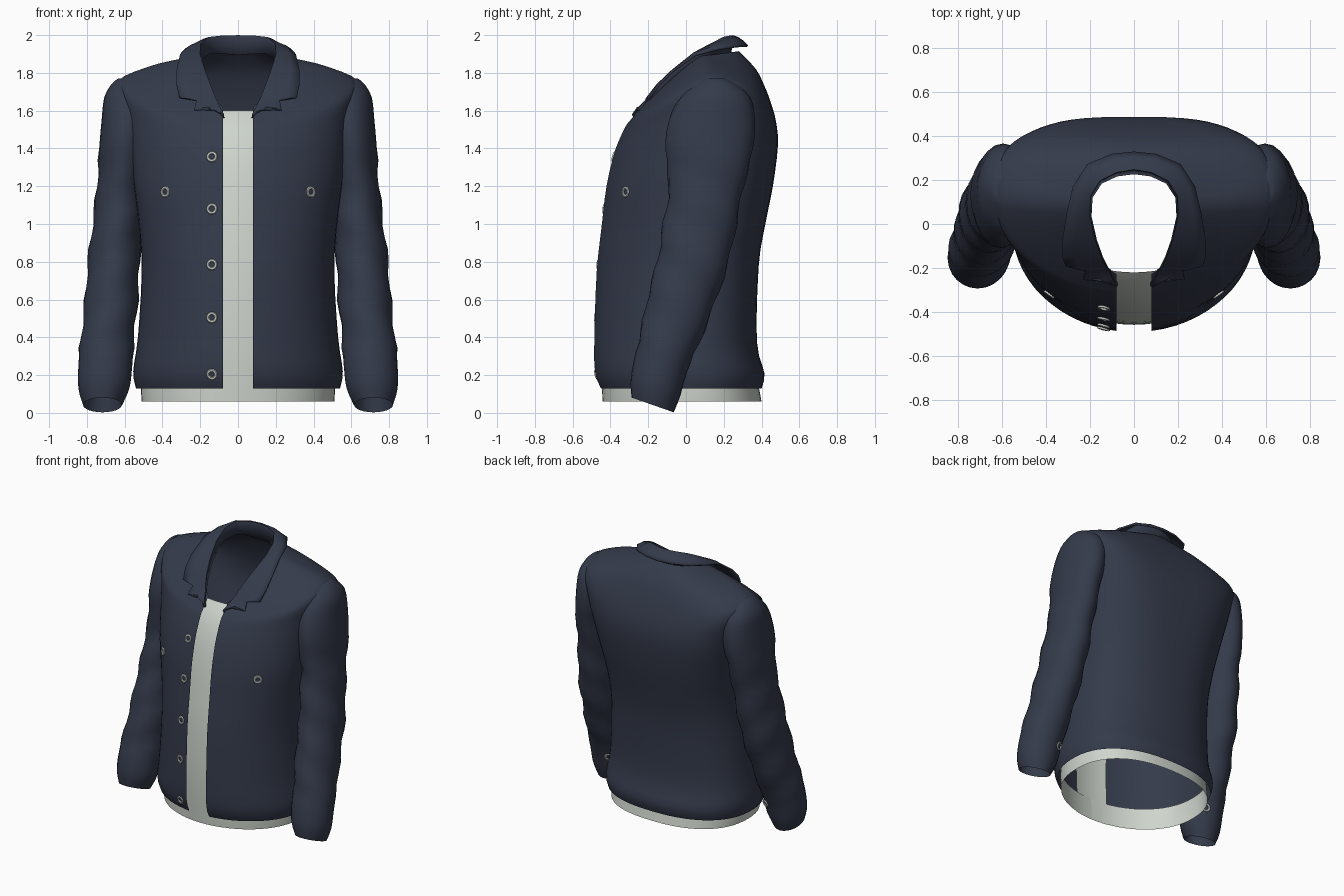
import bpy, bmesh, math
from mathutils import Vector
from mathutils.bvhtree import BVHTree

if "Cube" in bpy.data.objects:
    bpy.data.objects.remove(bpy.data.objects["Cube"])


def material(name, rgb):
    m = bpy.data.materials.new(name)
    m.diffuse_color = (*rgb, 1)
    m.use_nodes = True
    m.node_tree.nodes["Principled BSDF"].inputs["Base Color"].default_value = m.diffuse_color
    return m


NAVY = material("navy cloth", (0.035, 0.043, 0.070))
PALE = material("pale shirt", (0.62, 0.67, 0.61))
METAL = material("pale button", (0.60, 0.64, 0.59))


def grid_mesh(name, rows, mat, closed=False, cap_end=False, thick=0, hide_in=None):
    """Skin a list of equally long point rows."""
    bm = bmesh.new()
    vs = [[bm.verts.new(p) for p in r] for r in rows]
    n = len(rows[0])
    for a, b in zip(vs, vs[1:]):
        for i in range(n if closed else n - 1):
            j = (i + 1) % n
            bm.faces.new((a[i], a[j], b[j], b[i]))
    if cap_end:
        bm.faces.new(vs[-1])
    bmesh.ops.recalc_face_normals(bm, faces=bm.faces)
    if hide_in:    # open the armhole: drop faces buried in the body
        buried = []
        for f in bm.faces:
            c = f.calc_center_median()
            hit, nor, _, _ = hide_in.find_nearest(c)
            if nor.dot(hit - Vector((0, 0.03, hit.z - .1))) < 0:
                nor = -nor
            if c.z > 1.0 and (c - hit).dot(nor) < -.025:
                buried.append(f)
        bmesh.ops.delete(bm, geom=buried, context='FACES')
    tree = BVHTree.FromBMesh(bm)
    me = bpy.data.meshes.new(name)
    bm.to_mesh(me)
    bm.free()
    me.materials.append(mat)
    ob = bpy.data.objects.new(name, me)
    bpy.context.collection.objects.link(ob)
    if thick:
        s = ob.modifiers.new("thickness", 'SOLIDIFY')
        s.thickness, s.offset = thick, 0
    bpy.ops.object.select_all(action='DESELECT')
    ob.select_set(True)
    bpy.context.view_layer.objects.active = ob
    bpy.ops.object.shade_smooth_by_angle(angle=math.radians(50))
    return ob, tree


def smooth_rows(keys, steps):
    """Catmull-Rom between rows of numbers."""
    out = []
    for i in range(len(keys) - 1):
        k = [keys[max(i - 1, 0)], keys[i], keys[i + 1], keys[min(i + 2, len(keys) - 1)]]
        for s in range(steps):
            t = s / steps
            out.append([0.5 * (2 * b + (c - a) * t + (2 * a - 5 * b + 4 * c - d) * t * t
                               + (3 * b - a - 3 * c + d) * t ** 3) for a, b, c, d in zip(*k)])
    out.append(list(keys[-1]))
    return out


def torso_ring(r, gap, n=60):
    yf, zf, xs, ys, zs, yb, zb, e = r
    t0 = math.asin(gap / xs)
    pts = []
    for i in range(n + 1):
        t = t0 + (2 * math.pi - 2 * t0) * i / n
        s, c = math.sin(t), math.cos(t)
        if c >= 0:
            x, w, y1, z1 = s, c ** .95, yf, zf
        else:
            x, w = math.copysign(abs(s) ** e, s), abs(c) ** e
            y1, z1 = yb, zb
        pts.append((xs * x, ys + (y1 - ys) * w, zs + (z1 - zs) * w ** 1.15))
    return pts


# Jacket body: front y,z / side x,y,z / back y,z / back squareness
body_keys = [
    (-.455, .13, .54, 0, .13, .40, .13, .85), (-.487, .22, .555, 0, .22, .415, .21, .85),
    (-.49, .42, .53, 0, .4, .375, .38, .85), (-.478, .75, .51, -.01, .75, .385, .78, .8),
    (-.45, 1.0, .525, -.02, 1.0, .42, 1.0, .75), (-.425, 1.2, .55, -.02, 1.2, .46, 1.2, .68),
    (-.385, 1.37, .58, .04, 1.42, .487, 1.42, .62), (-.35, 1.46, .61, .10, 1.62, .475, 1.55, .6),
    (-.32, 1.52, .635, .13, 1.735, .45, 1.64, .62), (-.30, 1.545, .60, .13, 1.79, .42, 1.72, .68),
    (-.28, 1.57, .42, .10, 1.85, .37, 1.82, .75), (-.25, 1.6, .215, .08, 1.89, .28, 1.915, .9)]
body, body_tree = grid_mesh("jacket_body",
                            [torso_ring(r, .08) for r in smooth_rows(body_keys, 3)], NAVY)

# Shirt hem and front panel
hem_keys = [(-.438, .06, .51, 0, .06, .40, .06, .85), (-.442, .14, .515, 0, .14, .385, .14, .85),
            (-.445, .22, .51, 0, .22, .375, .22, .85)]
grid_mesh("shirt_hem", [torso_ring(r, 0) for r in hem_keys], PALE)
panel = [(-.441, .061), (-.458, .4), (-.447, .75), (-.42, 1.0), (-.39, 1.2),
         (-.35, 1.37), (-.29, 1.51), (-.22, 1.6)]
grid_mesh("shirt_front",
          [[(x, y + 0.8 * x * x, z) for x in (-.13, -.09, -.045, 0, .045, .09, .13)]
           for y, z in smooth_rows(panel, 3)], PALE)

# Sleeves: z, inner x, outer x, front y, back y, slope
sleeve_keys = [
    (.16, .63, .80, -.27, -.07, -.35), (.042, .615, .82, -.288, -.065, -.35),
    (.13, .575, .845, -.293, -.03, -.3), (.25, .56, .845, -.275, .005, -.25),
    (.4, .55, .832, -.24, .07, -.2), (.6, .53, .81, -.2, .15, -.15),
    (.8, .52, .795, -.15, .22, -.1), (1.0, .51, .77, -.12, .265, -.05),
    (1.2, .50, .748, -.09, .305, 0), (1.4, .48, .735, -.11, .355, 0),
    (1.55, .46, .722, -.09, .365, 0), (1.67, .46, .708, -.03, .34, 0),
    (1.74, .50, .67, .05, .27, 0), (1.77, .56, .635, .1, .21, 0)]
keys = [sleeve_keys[0]] + smooth_rows(sleeve_keys[1:], 3)
sleeve_trees = {}
for side, label in ((1, "left"), (-1, "right")):
    rows = []
    for z, xi, xo, yf, yb, a in keys:
        ring = []
        for i in range(24):
            t = 2 * math.pi * i / 24
            # soft cloth folds across the middle of the arm
            f = .007 * math.sin(z * 24 + 2 * t) if .3 < z < 1.35 else 0
            x = (xi + xo) / 2 + ((xo - xi) / 2 + f) * math.cos(t)
            dy = ((yb - yf) / 2 + f) * math.sin(t)
            ring.append((side * x, (yf + yb) / 2 + dy, z + a * dy))
        rows.append(ring)
    sleeve_trees[side] = grid_mesh(label + "_sleeve", rows, NAVY, True, True,
                                   hide_in=body_tree)[1]

# Folded collar with notched lapels: inner ridge, then outer edge
collar = [
    ((.08, -.27, 1.58), (.155, -.255, 1.62)), ((.10, -.24, 1.615), (.23, -.24, 1.605)),
    ((.115, -.215, 1.65), (.22, -.21, 1.655)), ((.125, -.205, 1.67), (.31, -.19, 1.67)),
    ((.15, -.155, 1.735), (.325, -.145, 1.735)), ((.18, -.07, 1.815), (.325, -.07, 1.81)),
    ((.205, .04, 1.895), (.305, .05, 1.895)), ((.20, .13, 1.95), (.275, .17, 1.925)),
    ((.155, .20, 1.985), (.21, .27, 1.94)), ((.08, .237, 1.993), (.10, .315, 1.942)),
    ((0, .25, 1.994), (0, .325, 1.94))]
half = []
for i, (a, b) in enumerate(collar):
    a, b = Vector(a), Vector(b)
    pts = [a, a.lerp(b, .33), a.lerp(b, .67), b]
    if i < 6:      # keep the lapel just proud of the jacket
        for p in pts:
            hit = body_tree.ray_cast(Vector((p.x, -2, p.z)), Vector((0, 1, 0)))[0]
            if hit:
                p.y = min(p.y, hit.y - .016)
    else:
        pts[1] += Vector((0, 0, .008))
        pts[2] += Vector((0, 0, .008))
    drop = .02 + .008 * i
    stand = Vector((a.x * .97, pts[0].y + .012 - .003 * i, a.z - drop))
    half.append([stand] + pts)
full = half + [[Vector((-p.x, p.y, p.z)) for p in r] for r in half[-2::-1]]
grid_mesh("collar", full, NAVY, thick=.012)


# Ring buttons laid on the cloth
def button(name, tree, x, z, direction):
    hit, nor, _, _ = tree.ray_cast(Vector((x, -2 * direction, z)), Vector((0, direction, 0)))
    if hit is None:
        return
    if nor.y * direction > 0:
        nor = -nor
    bpy.ops.mesh.primitive_torus_add(major_radius=.022, minor_radius=.0085,
                                     major_segments=16, minor_segments=6,
                                     location=hit + nor * .005,
                                     rotation=nor.to_track_quat('Z', 'Y').to_euler())
    ob = bpy.context.object
    ob.name = name
    ob.scale.z = .6
    ob.data.materials.append(METAL)
    bpy.ops.object.shade_smooth_by_angle(angle=math.radians(60))


for z in (1.355, 1.08, .785, .505, .205):
    button("front_button", body_tree, -.137, z, 1)
for s in (1, -1):
    button("chest_button", body_tree, s * .383, 1.17, 1)
    button("cuff_button", sleeve_trees[s], s * .64, .2, -1)
